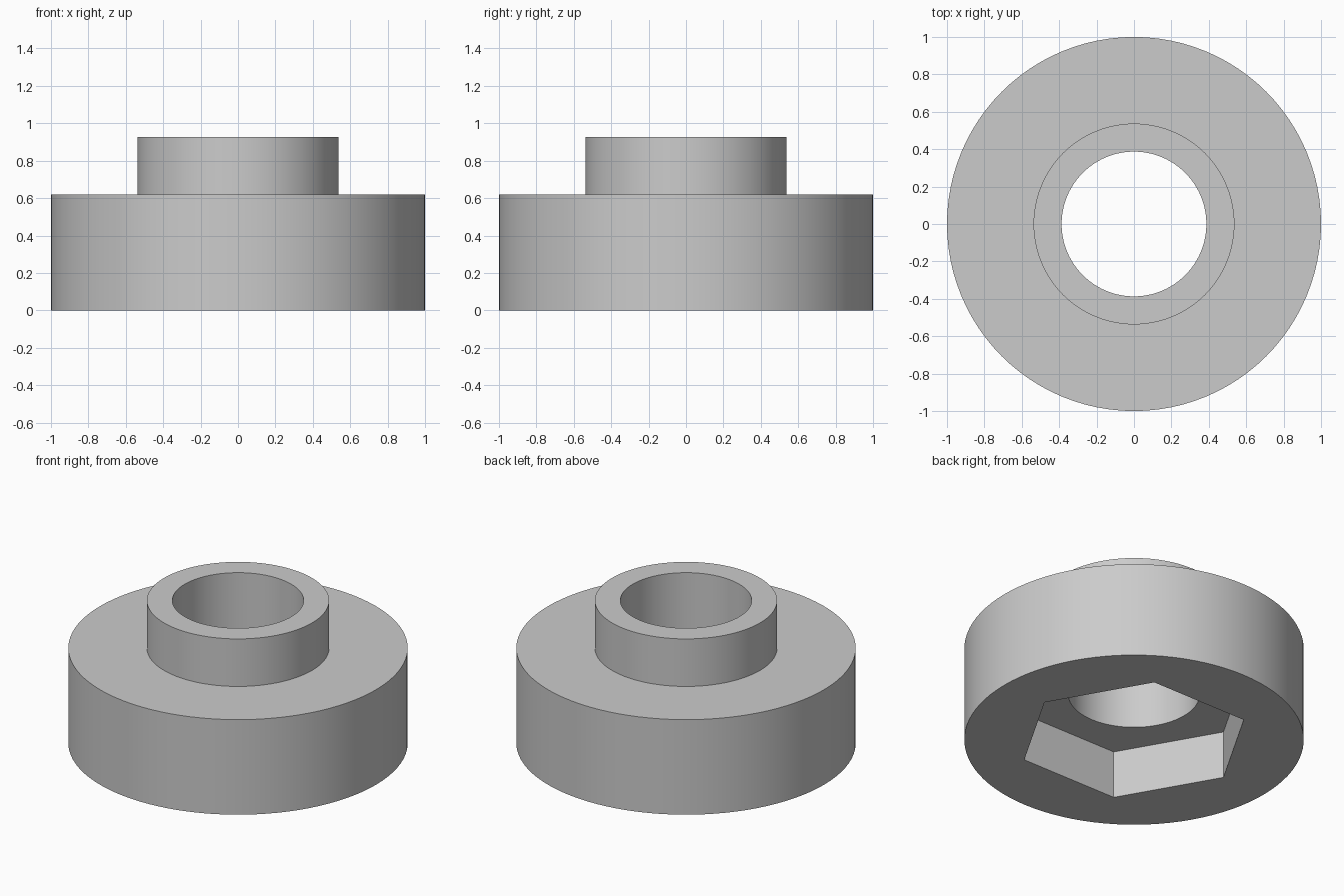
import bpy
import bmesh
from math import cos, sin, pi, radians

cube = bpy.data.objects.get("Cube")
if cube:
    bpy.data.objects.remove(cube, do_unlink=True)

SEGMENTS = 96            # a multiple of six, so the hexagon corners are exact
OUTER, HUB, BORE = 1.0, 0.537, 0.387
HEX_CORNER = 0.688
STEP = 0.309             # pocket depth, and a third of the full height


def round_ring(radius):
    return lambda angle: radius


def hex_ring(corner):
    # Distance to the side of a hexagon with a corner on the x axis
    return lambda angle: corner * cos(pi / 6) / cos(angle % (pi / 3) - pi / 6)


def make_material(name, color):
    mat = bpy.data.materials.new(name)
    mat.use_nodes = True
    mat.diffuse_color = color
    mat.node_tree.nodes["Principled BSDF"].inputs["Base Color"].default_value = color
    return mat


def loft_closed(name, profile, mat):
    # Join each ring to the next, and the last back to the first
    bm = bmesh.new()
    angles = [2 * pi * i / SEGMENTS for i in range(SEGMENTS)]
    rings = [[bm.verts.new((r(a) * cos(a), r(a) * sin(a), z)) for a in angles]
             for r, z in profile]
    for low, high in zip(rings, rings[1:] + rings[:1]):
        for i in range(SEGMENTS):
            j = (i + 1) % SEGMENTS
            bm.faces.new((low[i], low[j], high[j], high[i]))
    bmesh.ops.recalc_face_normals(bm, faces=bm.faces)
    mesh = bpy.data.meshes.new(name)
    bm.to_mesh(mesh)
    bm.free()
    mesh.materials.append(mat)
    obj = bpy.data.objects.new(name, mesh)
    bpy.context.collection.objects.link(obj)
    bpy.ops.object.select_all(action='DESELECT')
    obj.select_set(True)
    bpy.context.view_layer.objects.active = obj
    bpy.ops.object.shade_smooth_by_angle(angle=radians(30))
    return obj


# Stepped round body with a through bore and a hexagonal pocket underneath
loft_closed("stepped_bushing", [
    (hex_ring(HEX_CORNER), 0),
    (round_ring(OUTER), 0),
    (round_ring(OUTER), 2 * STEP),
    (round_ring(HUB), 2 * STEP),
    (round_ring(HUB), 3 * STEP),
    (round_ring(BORE), 3 * STEP),
    (round_ring(BORE), STEP),
    (hex_ring(HEX_CORNER), STEP),
], make_material("light_grey", (0.6, 0.6, 0.6, 1)))
